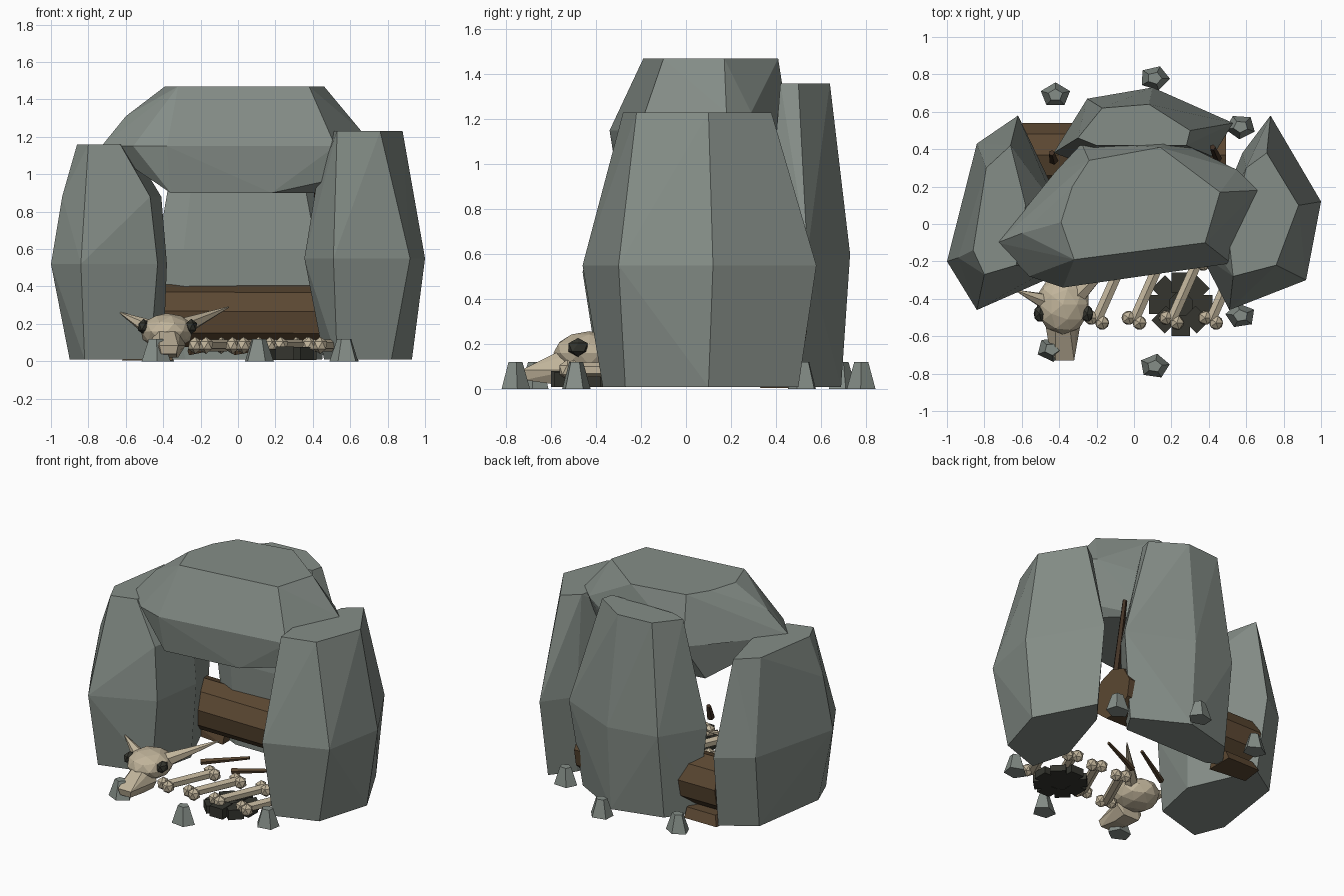
import bpy, bmesh, math, random
from mathutils import Vector, Matrix

if "Cube" in bpy.data.objects:
    bpy.data.objects.remove(bpy.data.objects["Cube"])
random.seed(4)


def material(name, rgb):
    mat = bpy.data.materials.new(name)
    mat.use_nodes = True
    mat.diffuse_color = (*rgb, 1)
    mat.node_tree.nodes["Principled BSDF"].inputs["Base Color"].default_value = (*rgb, 1)
    return mat


STONE = material("grey stone", (0.235, 0.27, 0.245))
BONE = material("old bone", (0.53, 0.455, 0.325))
BARK = material("brown bark", (0.105, 0.064, 0.032))
TWIG = material("dark twig", (0.055, 0.032, 0.019))
ASH = material("charcoal", (0.035, 0.036, 0.028))


def finish(name, bm, mat):
    bmesh.ops.recalc_face_normals(bm, faces=bm.faces)
    mesh = bpy.data.meshes.new(name)
    bm.to_mesh(mesh)
    bm.free()
    mesh.materials.append(mat)
    obj = bpy.data.objects.new(name, mesh)
    bpy.context.collection.objects.link(obj)


def hull(name, mat, rings):
    """Faceted solid wrapped around flat rings given as height -> outline."""
    bm = bmesh.new()
    for z, outline in rings.items():
        for x, y in outline:
            bm.verts.new((x, y, z))
    bmesh.ops.convex_hull(bm, input=bm.verts)
    loose = [v for v in bm.verts if not v.link_faces]
    bmesh.ops.delete(bm, geom=loose, context='VERTS')
    bmesh.ops.dissolve_limit(bm, angle_limit=math.radians(4), verts=bm.verts, edges=bm.edges)
    finish(name, bm, mat)


def add_rod(bm, start, end, r1, r2, sides=6):
    a, b = Vector(start), Vector(end)
    turn = (b - a).to_track_quat('Z', 'Y').to_matrix().to_4x4()
    bmesh.ops.create_cone(bm, cap_ends=True, segments=sides, radius1=r1, radius2=r2,
                          depth=(b - a).length, matrix=Matrix.Translation((a + b) / 2) @ turn)


def add_ball(bm, centre, size, detail=1):
    bmesh.ops.create_icosphere(bm, subdivisions=detail, radius=1,
                               matrix=Matrix.Translation(centre) @ Matrix.Diagonal((*size, 1)))


def rod(name, mat, *args):
    bm = bmesh.new()
    add_rod(bm, *args)
    finish(name, bm, mat)


def ball(name, mat, *args):
    bm = bmesh.new()
    add_ball(bm, *args)
    finish(name, bm, mat)


# Standing boulders
hull("left_boulder", STONE, {
    0.01: [(.53, -.37), (.82, -.27), (.93, .1), (.72, .5), (.6, .35), (.46, -.1)],
    0.55: [(.51, -.46), (.92, -.3), (1, .12), (.73, .58), (.58, .38), (.355, -.16)],
    0.95: [(.42, -.12)],
    1.23: [(.53, -.28), (.76, -.22), (.88, .1), (.71, .38), (.6, .3), (.51, -.1)]})
hull("right_boulder", STONE, {
    0.01: [(-.9, -.18), (-.82, -.38), (-.47, -.28), (-.4, .05), (-.6, .5), (-.82, .36)],
    0.52: [(-1, -.2), (-.84, -.46), (-.43, -.28), (-.38, .08), (-.62, .58), (-.84, .43)],
    0.88: [(-.94, -.18), (-.47, -.25), (-.41, .08)],
    1.16: [(-.86, -.14), (-.8, -.27), (-.63, -.22), (-.58, .1), (-.66, .42), (-.79, .3)]})
hull("back_boulder", STONE, {
    0.01: [(-.38, .42), (-.25, .6), (.1, .69), (.45, .5), (.37, .37), (-.28, .37)],
    0.6: [(-.43, .38), (-.25, .67), (.1, .73), (.53, .54), (.42, .36), (-.29, .33)],
    1.36: [(-.3, .46), (-.17, .62), (.08, .64), (.3, .5), (.28, .42), (-.2, .42)]})

# Roof boulder
hull("roof_boulder", STONE, {
    0.9: [(-.36, -.3), (.18, -.24), (.42, -.05), (.45, .15), (.2, .38), (-.36, .3)],
    0.97: [(.5, -.18), (.57, .15), (-.47, -.05)],
    1.15: [(-.73, -.1), (-.56, -.28), (-.38, -.34), (.05, -.28), (.52, -.21),
           (.2, .46), (-.28, .43), (-.42, .28)],
    1.23: [(.66, .18), (.55, .29)],
    1.31: [(-.6, -.05)],
    1.47: [(-.39, .01), (-.32, -.19), (0, -.16), (.38, -.1), (.46, .17),
           (.14, .41), (-.24, .34), (-.33, .2)]})

# Small stones in a circle
for i, (x, y) in enumerate([(-.42, .69), (.11, .78), (.57, .52),
                            (.57, -.49), (.11, -.76), (-.44, -.67)]):
    bm = bmesh.new()
    place = Matrix.Translation((x, y, .06)) @ Matrix.Diagonal((1, .82, 1, 1))
    bmesh.ops.create_cone(bm, cap_ends=True, segments=5, radius1=.082, radius2=.04, depth=.12,
                          matrix=place @ Matrix.Rotation(i * .9, 4, 'Z'))
    finish(f"small_stone_{i + 1}", bm, STONE)

# Fallen log, bark slab under its end, and loose twigs
rod("log", BARK, (-.6, .37, .24), (.49, .37, .235), .172, .172, 9)
hull("bark_slab", BARK, {
    0.005: [(-.62, .36), (-.6, .52), (-.35, .52), (-.35, .33)],
    0.07: [(-.59, .36), (-.57, .49), (-.35, .49), (-.35, .35)]})
for i, (a, b) in enumerate([((.45, .34, .3), (.42, .41, .92)), ((-.43, .34, .66), (-.44, .38, .76))]):
    rod(f"leaning_twig_{i + 1}", TWIG, a, b, .026, .016, 5)
for i, (a, b) in enumerate([((-.26, -.04, .05), (.02, .1, .1)), ((-.02, -.04, .05), (.26, .06, .09))]):
    rod(f"floor_twig_{i + 1}", BARK, a, b, .02, .011, 5)

# Burnt fire bed
bm = bmesh.new()
bed = Matrix.Translation((.25, -.43, 0))
bmesh.ops.create_cone(bm, cap_ends=True, segments=8, radius1=.12, radius2=.11, depth=.03,
                      matrix=bed @ Matrix.Translation((0, 0, .025)))
for i in range(8):
    height = random.uniform(.04, .075)
    place = Matrix.Rotation(i * math.tau / 8, 4, 'Z') @ Matrix.Translation((.115, 0, height / 2 + .008))
    bmesh.ops.create_cube(bm, size=1, matrix=bed @ place @ Matrix.Diagonal((.11, .1, height, 1)))
finish("fire_bed", bm, ASH)

# Long bones with paired knobs
for i, x in enumerate([-.2, 0, .2, .41]):
    bm = bmesh.new()
    start, end = Vector((x, -.515, .085)), Vector((x + .14, -.2, .085))
    side = (end - start).cross(Vector((0, 0, 1))).normalized() * .032
    add_rod(bm, start, end, .032, .032)
    for tip in (start, end):
        for s in (-1, 1):
            add_ball(bm, tip + side * s, (.042, .042, .046))
    finish(f"long_bone_{i + 1}", bm, BONE)

# Horned skull
ball("skull", BONE, (-.38, -.43, .16), (.145, .16, .097), 2)
hull("snout", BONE, {
    0.02: [(-.44, -.48), (-.32, -.48), (-.43, -.58), (-.33, -.58)],
    0.04: [(-.41, -.72), (-.33, -.72)],
    0.085: [(-.48, -.5), (-.28, -.5), (-.46, -.62), (-.3, -.62), (-.42, -.73), (-.32, -.73)],
    0.16: [(-.45, -.5), (-.31, -.5), (-.42, -.58), (-.34, -.58)]})
rod("right_horn", BONE, (-.46, -.42, .17), (-.63, -.355, .26), .05, .004)
rod("left_horn", BONE, (-.3, -.38, .18), (-.05, -.13, .29), .05, .004)
for name, x in (("right_eye", -.505), ("left_eye", -.25)):
    ball(name, ASH, (x, -.48, .185), (.035, .05, .042))
